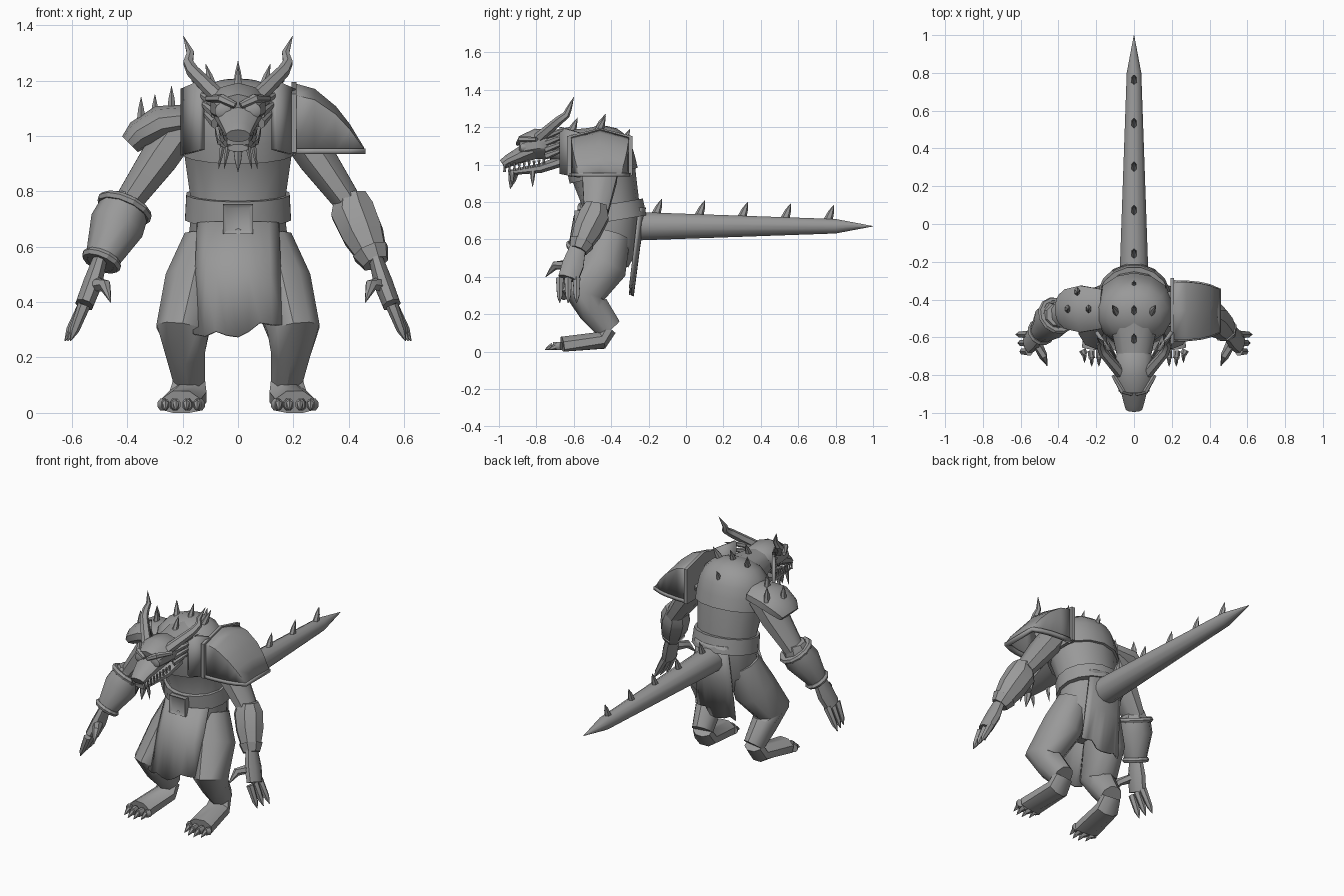
import bpy, bmesh, math, random
from mathutils import Vector as V

if "Cube" in bpy.data.objects:
    bpy.data.objects.remove(bpy.data.objects["Cube"])

random.seed(4)
grey = bpy.data.materials.new("stone_grey")
grey.use_nodes = True
shade = (0.32, 0.32, 0.32, 1)
grey.diffuse_color = shade
grey.node_tree.nodes["Principled BSDF"].inputs["Base Color"].default_value = shade

X, Y, Z = V((1, 0, 0)), V((0, 1, 0)), V((0, 0, 1))
SIDES = {"left_": 1, "right_": -1}


def finish(name, bm, thickness=0.0):
    """Turn a bmesh into a finished object, sharp edges kept sharp."""
    bmesh.ops.recalc_face_normals(bm, faces=bm.faces[:])
    mesh = bpy.data.meshes.new(name)
    bm.to_mesh(mesh)
    bm.free()
    mesh.materials.append(grey)
    part = bpy.data.objects.new(name, mesh)
    bpy.context.collection.objects.link(part)
    bpy.ops.object.select_all(action="DESELECT")
    part.select_set(True)
    bpy.context.view_layer.objects.active = part
    bpy.ops.object.shade_smooth_by_angle(angle=math.radians(40))
    if thickness:
        solid = part.modifiers.new("thickness", "SOLIDIFY")
        solid.thickness = thickness
        solid.offset = 0


def skin(name, rings, closed=True, thickness=0.0):
    """Join rows of points with quads; closed rows are also capped."""
    bm = bmesh.new()
    rows = [[bm.verts.new(point) for point in ring] for ring in rings]
    for low, high in zip(rows, rows[1:]):
        for i in range(0 if closed else 1, len(low)):
            bm.faces.new((low[i - 1], low[i], high[i], high[i - 1]))
    if closed:
        bm.faces.new(rows[0])
        bm.faces.new(rows[-1])
    finish(name, bm, thickness)


def limb(name, path, radii, depth=1.0, ref=X, sides=8, sign=1):
    """Loft ellipses along a path; depth is the ratio of the second radius."""
    path = [V((sign * x, y, z)) for x, y, z in path]
    rings = []
    for i, (centre, radius) in enumerate(zip(path, radii)):
        along = (path[min(i + 1, len(path) - 1)] - path[max(i - 1, 0)]).normalized()
        u = (ref - along * ref.dot(along)).normalized() * radius
        v = along.cross(u) * depth
        turns = [math.tau * (k + 0.5) / sides for k in range(sides)]
        ring = [centre + u * math.cos(a) + v * math.sin(a) for a in turns]
        # nothing sinks below the ground
        rings.append([V((p.x, p.y, max(p.z, 0))) for p in ring])
    skin(name, rings)


def pair(name, *args, **options):
    for prefix, sign in SIDES.items():
        limb(prefix + name, *args, sign=sign, **options)


def spike(name, base, tip, radius, make=limb):
    """Pointed cone, slightly longer than wide in section."""
    base, tip = V(base), V(tip)
    make(name, [base, base.lerp(tip, 0.5), tip],
         [radius, radius * 0.7, radius / 20], depth=1.4, sides=6)


def cloth(name, top, bottom, width, flare, bend):
    """Bent hanging panel with a ragged hem."""
    rows = []
    for t in (0, 0.5, 1):
        centre = V(top).lerp(V(bottom), t)
        row = []
        for i in range(-4, 5):
            s = i / 4
            ragged = Z * random.uniform(-0.03, 0.03) if t == 1 else Z * 0
            row.append(centre + X * s * (width + flare * t)
                       + Y * bend * s * s * (1 - t / 2) + ragged)
        rows.append(row)
    skin(name, rows, closed=False, thickness=0.012)


# Torso, with a domed vest over the chest and back
limb("torso", [(0, -0.42, 0.46), (0, -0.41, 0.58), (0, -0.39, 0.74), (0, -0.44, 0.95)],
     [0.13, 0.19, 0.17, 0.2], depth=0.86, sides=14)
vest_low, vest_high = V((0, -0.44, 0.94)), V((0, -0.5, 1.2))
steps = [math.sin(i * math.pi / 12) for i in range(7)]
limb("vest", [vest_low.lerp(vest_high, t) for t in steps],
     [0.21 * math.sqrt(1.02 - t ** 4) for t in steps], depth=0.88, sides=14)
for prefix, sign in SIDES.items():
    inner = [V((sign * 0.13, -0.67, z)) for z in (0.95, 1.2)]
    outer = [V((sign * 0.2, -0.57, z)) for z in (0.93, 1.17)]
    skin(prefix + "lapel", [inner, outer], closed=False, thickness=0.02)

# Belt, buckle and hanging cloth
limb("belt", [(0, -0.385, 0.7), (0, -0.4, 0.79)], [0.195, 0.19], depth=0.92, sides=16)
bm = bmesh.new()
bmesh.ops.create_cube(bm, size=0.11)
front = min(bm.faces, key=lambda face: face.calc_center_median().y)
bmesh.ops.inset_region(bm, faces=[front], thickness=0.022)
bmesh.ops.translate(bm, verts=front.verts[:], vec=Y * 0.012)
bmesh.ops.translate(bm, verts=bm.verts[:], vec=(0, -0.54, 0.7))
finish("buckle", bm)
cloth("front_cloth", (0, -0.57, 0.69), (0, -0.68, 0.3), 0.145, 0.015, 0.08)
cloth("back_cloth", (0, -0.22, 0.77), (0, -0.285, 0.32), 0.11, 0.02, -0.03)

# Tail and its row of spikes
limb("tail", [(0, -0.3, 0.67), (0, 0.8, 0.67), (0, 1, 0.67)], [0.08, 0.04, 0.001], sides=12)
for i in range(5):
    y = -0.16 + 0.23 * i
    z = 0.73 - 0.035 * y
    spike("tail_spike", (0, y, z), (0, y + 0.03, z + 0.08), 0.017)

# Back and shoulder spikes
for x, y, z in ((0, -0.62, 1.16), (0, -0.47, 1.18), (0.09, -0.47, 1.17),
                (-0.09, -0.47, 1.17), (0, -0.34, 1.1)):
    spike("back_spike", (x, y, z), (x * 1.3, y + 0.04, z + 0.09), 0.018)
for x, y, z in ((-0.35, -0.45, 1.05), (-0.24, -0.45, 1.09), (-0.3, -0.36, 1.06)):
    spike("shoulder_spike", (x, y, z), (x, y, z + 0.09), 0.018)

# Neck, skull, snout and jaw
limb("neck", [(0, -0.5, 1.08), (0, -0.72, 1.1)], [0.14, 0.09], depth=0.85, sides=10)
limb("skull", [(0, -0.66, 1.1), (0, -0.7, 1.11), (0, -0.8, 1.11), (0, -0.88, 1.09)],
     [0.07, 0.1, 0.105, 0.08], depth=0.78, sides=10)
limb("snout", [(0, -0.82, 1.08), (0, -0.95, 1.02), (0, -0.98, 1)],
     [0.09, 0.055, 0.045], depth=0.6, sides=10)
limb("lower_jaw", [(0, -0.66, 1.02), (0, -0.78, 0.98), (0, -0.95, 0.956)],
     [0.09, 0.08, 0.04], depth=0.35)
for i in range(9):
    t = i / 8
    root = V((0.042, -0.97, 1)).lerp(V((0.065, -0.76, 1.03)), t)
    spike("upper_tooth", root, root - Z * 0.035, 0.006, pair)
    spike("lower_tooth", root - Z * 0.04, root - Z * 0.01, 0.006, pair)
pair("eye", [(0.052, -0.82, 1.1), (0.054, -0.885, 1.09), (0.054, -0.892, 1.09)],
     [0.032, 0.03, 0.016], sides=12)
pair("brow", [(0.01, -0.9, 1.11), (0.06, -0.885, 1.135), (0.11, -0.8, 1.135)],
     [0.012, 0.017, 0.012], ref=Y, sides=6)

# Horns, cheek spines and whiskers
pair("horn", [(0.07, -0.79, 1.14), (0.165, -0.68, 1.235), (0.18, -0.64, 1.265),
              (0.172, -0.625, 1.3), (0.197, -0.6, 1.36)],
     [0.03, 0.024, 0.02, 0.015, 0.001], sides=6)
for i in range(4):
    z = 1.15 - 0.035 * i
    spike("cheek_spine", (0.085, -0.75, z), (0.17 - 0.012 * i, -0.62, z + 0.05), 0.014, pair)
spike("goatee", (0, -0.92, 0.96), (0, -0.94, 0.87), 0.02)
for x, y in ((0.035, -0.93), (0.055, -0.82)):
    spike("whisker", (x, y, 0.97), (x + 0.015, y, 0.88), 0.011, pair)

# Legs, feet and toes
hip, knee = V((0.11, -0.4, 0.62)), V((0.2, -0.55, 0.3))
ankle, ball = V((0.175, -0.41, 0.12)), V((0.205, -0.66, 0.03))
pair("leg", [hip, hip.lerp(knee, 0.5) + Y * 0.03, knee, knee.lerp(ankle, 0.4), ankle],
     [0.09, 0.115, 0.1, 0.075, 0.06], depth=1.15, sides=10)
pair("foot", [ankle, (0.18, -0.45, 0.06), ball], [0.06, 0.072, 0.077], depth=0.7)
for i in range(4):
    toe = ball + X * (i - 1.5) * 0.038 - Y * (0.05 if i in (1, 2) else 0.03)
    pair("toe", [ball.lerp(toe, 0.2) + X * (toe.x - ball.x), toe], [0.02, 0.018], depth=1.2)
    spike("toe_claw", toe, toe - Y * 0.045 - Z * 0.02, 0.013, pair)

# Arms, hands and fingers
shoulder, elbow = V((0.2, -0.45, 1.04)), V((0.405, -0.48, 0.75))
wrist, knuckles = V((0.497, -0.577, 0.54)), V((0.555, -0.63, 0.39))
pair("upper_arm", [shoulder, shoulder.lerp(elbow, 0.4), elbow],
     [0.1, 0.1, 0.07], depth=0.74, ref=Y)
pair("forearm", [elbow + Z * 0.04, elbow.lerp(wrist, 0.1), elbow.lerp(wrist, 0.5), wrist],
     [0.06, 0.085, 0.08, 0.05], ref=Y)
palm = wrist.lerp(knuckles, 0.5)
pair("palm", [wrist + Z * 0.02, palm, knuckles], [0.045, 0.062, 0.058], depth=0.6, ref=Y)
for i in (-1, 0, 1):
    base = knuckles + Y * 0.045 * i
    reach = V((0.06 + 0.01 * i, 0, -0.13))
    pair("finger", [base, base + reach * 0.7, base + reach], [0.023, 0.017, 0.002],
         ref=Y, sides=6)
pair("thumb", [palm, (0.48, -0.7, 0.46), (0.46, -0.75, 0.4)], [0.03, 0.023, 0.002],
     ref=Y, sides=6)

# Right bracer with rolled rims, left flared cuff
limb("right_bracer", [elbow, elbow.lerp(wrist, 0.35), wrist], [0.09, 0.1, 0.058],
     ref=Y, sides=10, sign=-1)
mirror = V((-1, 1, 1))
axis = (wrist - elbow) * mirror
for name, t, radius in (("upper", 0.05, 0.09), ("lower", 0.95, 0.06)):
    bpy.ops.mesh.primitive_torus_add(
        location=elbow.lerp(wrist, t) * mirror, rotation=axis.to_track_quat("Z", "Y").to_euler(),
        major_segments=12, minor_segments=6, major_radius=radius, minor_radius=0.016)
    bpy.context.object.name = "bracer_" + name + "_rim"
    bpy.context.object.data.materials.append(grey)
limb("left_cuff", [elbow.lerp(wrist, 0.8), wrist], [0.07, 0.05], ref=Y)

# Rounded right shoulder pad
pad_in, pad_out = V((0.17, -0.45, 1.06)), V((0.39, -0.45, 0.97))
limb("right_shoulder_pad", [pad_in, pad_in.lerp(pad_out, 0.5) + Z * 0.03,
                            pad_in.lerp(pad_out, 0.85) + Z * 0.02, pad_out],
     [0.11, 0.13, 0.11, 0.08], depth=0.5, ref=Y, sides=10, sign=-1)


# Large left pauldron with an upright inner plate and a lower trim
def arch(x, half, top, low=0.945):
    eave = low + (top - low) * 0.83
    ring = ((-half, low), (-half, eave), (0, top), (half, eave), (half, low))
    return [V((x, y - 0.46, z)) for y, z in ring]


arches = [arch(0.2 + 0.25 * t, 0.15 - 0.04 * t ** 3, 1.185 - 0.23 * t * t)
          for t in (0, 0.3, 0.6, 0.8, 1)]
skin("left_pauldron", arches, closed=False, thickness=0.012)
skin("left_pauldron_plate", [arch(x, 0.175, 1.195, 0.94) for x in (0.193, 0.212)])
edge = [ring[0] for ring in arches] + [ring[-1] for ring in reversed(arches)]
skin("left_pauldron_trim", [[p + Z * lift for p in edge] for lift in (-0.01, 0.01)],
     closed=False, thickness=0.025)
